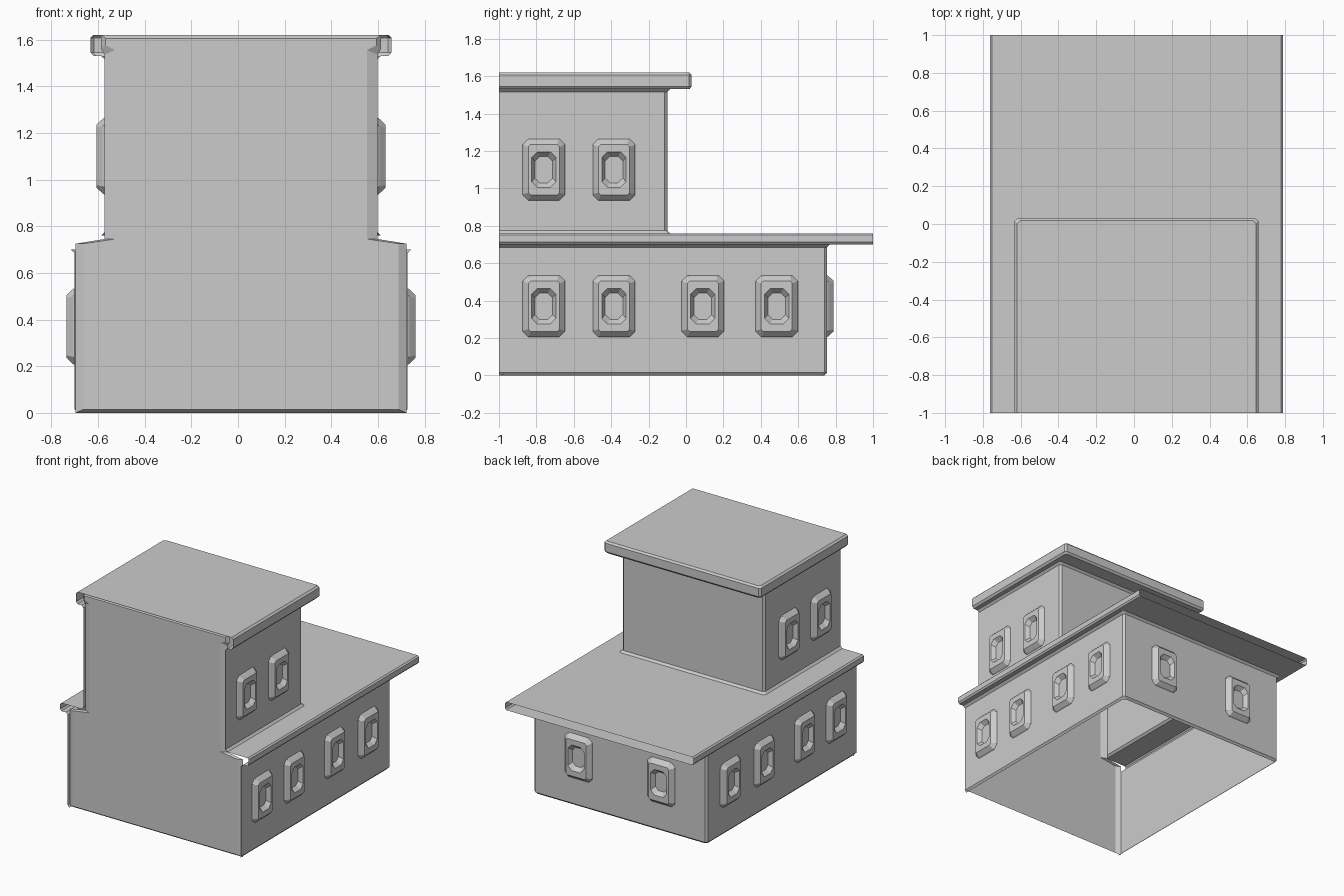
import bpy, bmesh
from mathutils import Vector

if "Cube" in bpy.data.objects:
    bpy.data.objects.remove(bpy.data.objects["Cube"])

CX = 0.013          # centre line of the house
FRONT = -1.0


def finish(name, bm):
    bmesh.ops.remove_doubles(bm, verts=bm.verts, dist=0.0005)
    bmesh.ops.recalc_face_normals(bm, faces=bm.faces)
    me = bpy.data.meshes.new(name)
    bm.to_mesh(me)
    bm.free()
    ob = bpy.data.objects.new(name, me)
    bpy.context.collection.objects.link(ob)
    return ob


def u_loop(bm, hw, yb, z, c=0.015):
    """U-shaped ring, open at the front, with chamfered back corners."""
    pts = [(-hw, FRONT), (-hw, yb - c), (-hw + c, yb),
           (hw - c, yb), (hw, yb - c), (hw, FRONT)]
    return [bm.verts.new((CX + x, y, z)) for x, y in pts]


def skin(name, levels, cap=False, skip_back=()):
    """Loft U rings (half width, back y, z, corner chamfer) into a thin shell."""
    bm = bmesh.new()
    loops = [u_loop(bm, *lv) for lv in levels]
    for k, (a, b) in enumerate(zip(loops, loops[1:])):
        for i in range(5):
            if k in skip_back and i in (1, 2, 3):
                continue
            bm.faces.new((a[i], a[i + 1], b[i + 1], b[i]))
    if cap:
        bm.faces.new(loops[-1])
    return finish(name, bm)


# Lower storey walls, flaring under the overhanging slab
skin("lower_walls", [(0.70, 0.74, 0, 0.015), (0.713, 0.755, 0.015, 0.015),
                     (0.713, 0.755, 0.685, 0.015), (0.73, 0.77, 0.70, 0.015)])

# Slab roof of the lower storey, open at its front and back ends
skin("lower_roof", [(0.73, 0.77, 0.70, 0.015), (0.765, 1.0, 0.70, 0),
                    (0.775, 1.0, 0.712, 0), (0.775, 1.0, 0.75, 0),
                    (0.765, 1.0, 0.76, 0), (0.60, -0.085, 0.76, 0.015)],
     skip_back=(1, 2, 3))

# Upper storey walls
skin("upper_walls", [(0.60, -0.085, 0.76, 0.015), (0.585, -0.10, 0.775, 0.015),
                     (0.585, -0.10, 1.515, 0.015), (0.60, -0.085, 1.53, 0.015)])

# Flat top roof with small bevels
skin("upper_roof", [(0.60, -0.085, 1.53, 0.015), (0.632, 0.018, 1.53, 0.015),
                    (0.645, 0.03, 1.545, 0.015), (0.645, 0.03, 1.607, 0.015),
                    (0.632, 0.018, 1.62, 0.015)], cap=True)

# Front wall sheet: stepped outline with a chamfer rim back to the side walls
bm = bmesh.new()
half = [(0.675, 0.015), (0.675, 0.725), (0.54, 0.745), (0.54, 1.555),
        (0.58, 1.575), (0.58, 1.605)]
rim = [(0.71, 0.0), (0.71, 0.725), (0.585, 0.745), (0.585, 1.535),
       (0.60, 1.56), (0.60, 1.62)]


def outline(h, y):
    pts = h + [(-x, z) for x, z in reversed(h)]
    return [bm.verts.new((CX + x, y, z)) for x, z in pts]


inner, outer = outline(half, -0.995), outline(rim, -0.975)
bm.faces.new(inner)
for i in range(len(inner)):
    j = (i + 1) % len(inner)
    bm.faces.new((inner[i], inner[j], outer[j], outer[i]))
finish("front_wall", bm)


def octagon(hw, hh, c):
    return [(-hw + c, -hh), (hw - c, -hh), (hw, -hh + c), (hw, hh - c),
            (hw - c, hh), (-hw + c, hh), (-hw, hh - c), (-hw, -hh + c)]


def window(name, centre, across, out):
    """Raised window surround with a sunken octagonal pane."""
    bm = bmesh.new()
    centre, across, out = Vector(centre), Vector(across), Vector(out)
    rings = [(octagon(0.113, 0.165, 0.03), 0.0),
             (octagon(0.108, 0.16, 0.03), 0.008),
             (octagon(0.083, 0.135, 0.012), 0.034),
             (octagon(0.065, 0.095, 0.03), 0.034),
             (octagon(0.047, 0.07, 0.025), 0.004)]
    loops = [[bm.verts.new(centre + across * u + Vector((0, 0, v)) + out * d)
              for u, v in ring] for ring, d in rings]
    for a, b in zip(loops, loops[1:]):
        for i in range(8):
            j = (i + 1) % 8
            bm.faces.new((a[i], a[j], b[j], b[i]))
    bm.faces.new(loops[-1])
    finish(name, bm)


# Side windows, mirrored left and right
for side, label in ((1, "right"), (-1, "left")):
    for y in (-0.76, -0.385, 0.09, 0.485):
        window("lower_window_" + label, (CX + side * 0.713, y, 0.37), (0, 1, 0), (side, 0, 0))
    for y in (-0.76, -0.385):
        window("upper_window_" + label, (CX + side * 0.585, y, 1.1), (0, 1, 0), (side, 0, 0))

# Back windows
for x in (-0.34, 0.34):
    window("back_window", (CX + x, 0.755, 0.37), (1, 0, 0), (0, 1, 0))
